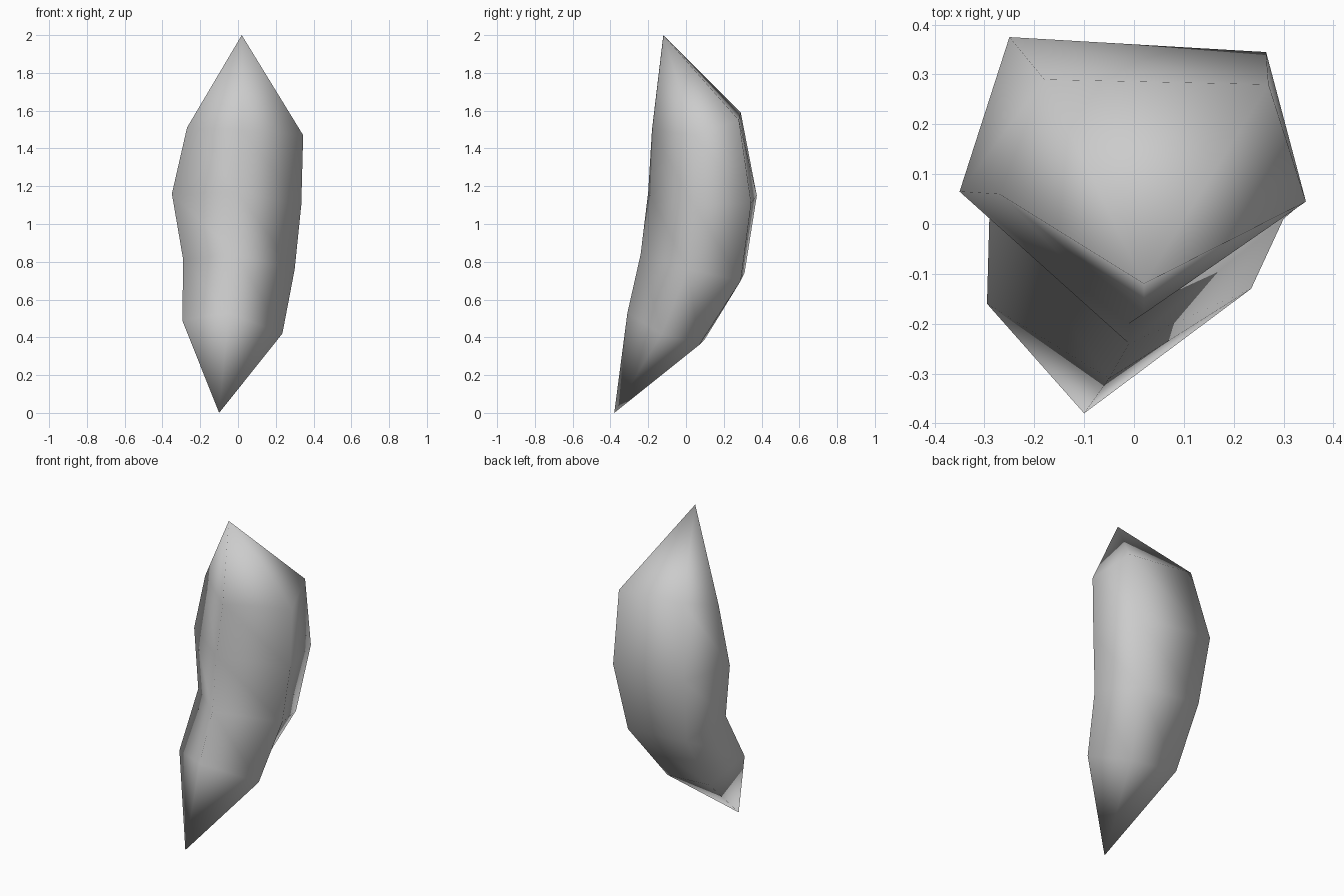
import bpy
import bmesh

# Remove only the default cube
default_cube = bpy.data.objects.get("Cube")
if default_cube:
    bpy.data.objects.remove(default_cube, do_unlink=True)


def make_material(name, colour):
    material = bpy.data.materials.new(name)
    material.use_nodes = True
    material.diffuse_color = colour
    material.node_tree.nodes["Principled BSDF"].inputs["Base Color"].default_value = colour
    return material


def loft_between_tips(name, top_tip, rings, bottom_tip, material):
    """Skin a stack of matching cross-sections and close both ends to a point."""
    bm = bmesh.new()
    top = bm.verts.new(top_tip)
    bottom = bm.verts.new(bottom_tip)
    loops = [[bm.verts.new(point) for point in ring] for ring in rings]
    sides = len(loops[0])

    for i in range(sides):
        j = (i + 1) % sides
        bm.faces.new((top, loops[0][i], loops[0][j]))
        for upper, lower in zip(loops, loops[1:]):
            bm.faces.new((upper[i], lower[i], lower[j], upper[j]))
        bm.faces.new((bottom, loops[-1][j], loops[-1][i]))

    bmesh.ops.recalc_face_normals(bm, faces=bm.faces)
    for face in bm.faces:
        face.smooth = True

    mesh = bpy.data.meshes.new(name)
    bm.to_mesh(mesh)
    bm.free()
    mesh.materials.append(material)
    obj = bpy.data.objects.new(name, mesh)
    bpy.context.collection.objects.link(obj)
    return obj


# Five-sided cross-sections from top to bottom, each ordered:
# front ridge, right edge, back right, back left, left edge
cross_sections = [
    [(0.02, -0.18, 1.5), (0.345, 0.045, 1.47), (0.27, 0.28, 1.55),
     (-0.18, 0.29, 1.59), (-0.27, 0.06, 1.51)],
    [(-0.01, -0.2, 1.17), (0.335, 0.04, 1.1), (0.265, 0.345, 1.11),
     (-0.25, 0.375, 1.15), (-0.35, 0.065, 1.16)],
    [(-0.01, -0.24, 0.84), (0.3, 0.01, 0.76), (0.2, 0.29, 0.7),
     (-0.22, 0.31, 0.74), (-0.29, 0.02, 0.81)],
    [(-0.05, -0.31, 0.53), (0.235, -0.13, 0.42), (0.08, 0.07, 0.36),
     (-0.23, 0.1, 0.39), (-0.295, -0.16, 0.49)],
]

# Curved, pointed body
light_grey = make_material("light grey", (0.6, 0.6, 0.6, 1))
loft_between_tips("curved_shard", (0.02, -0.12, 2), cross_sections,
                  (-0.1, -0.38, 0), light_grey)
